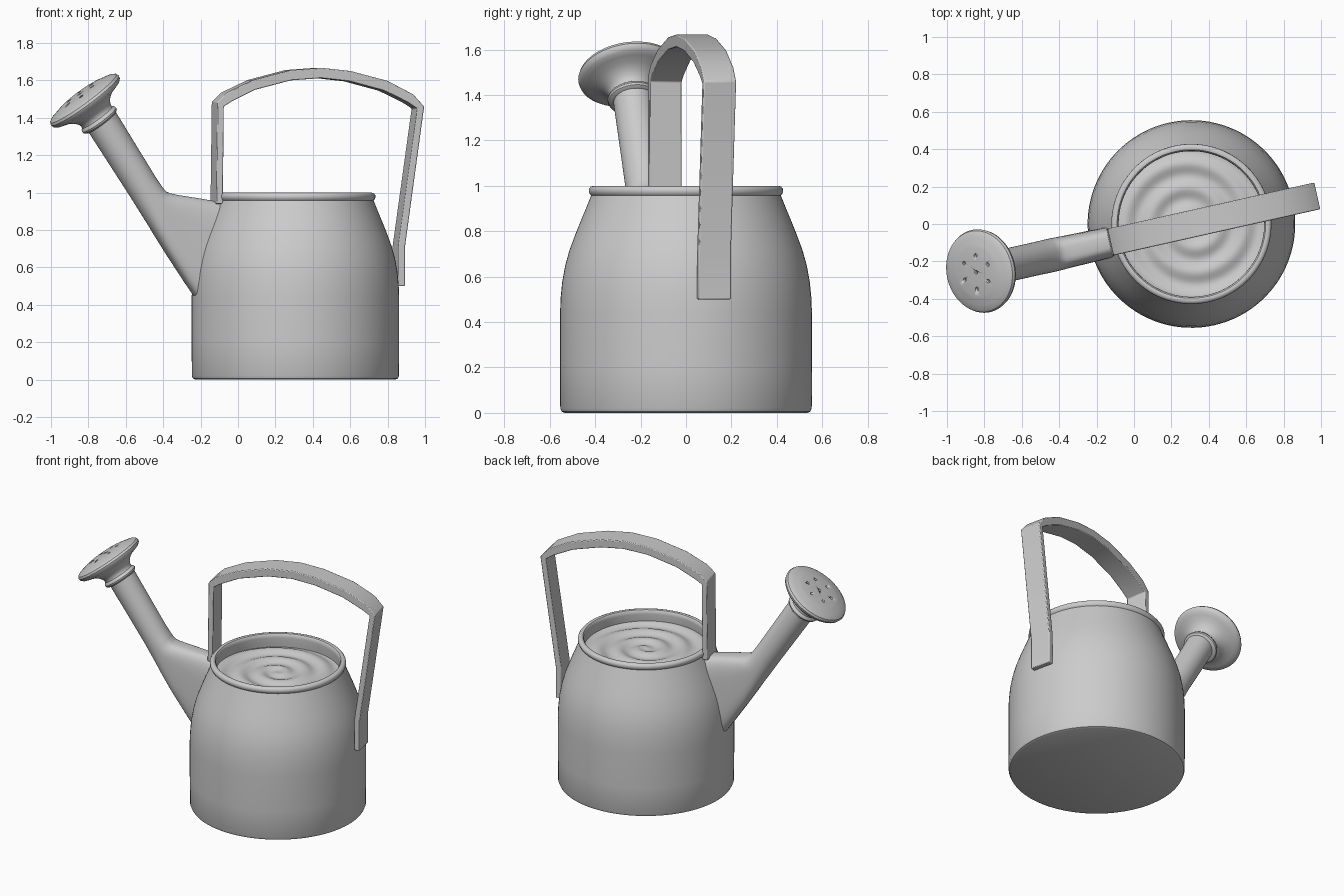
import bpy, bmesh
from math import sin, cos, tau, radians, copysign
from mathutils import Matrix, Vector

if "Cube" in bpy.data.objects:
    bpy.data.objects.remove(bpy.data.objects["Cube"])

# Shared frame: origin on the body axis, local x runs along spout and handle
FRAME = Matrix.Translation((0.307, 0, 0)) @ Matrix.Rotation(radians(12.6), 4, 'Z')


def finish(name, verts, faces, matrix=FRAME, angle=35):
    mesh = bpy.data.meshes.new(name)
    mesh.from_pydata([matrix @ Vector(v) for v in verts], [], faces)
    bm = bmesh.new()
    bm.from_mesh(mesh)
    bmesh.ops.remove_doubles(bm, verts=bm.verts, dist=1e-5)
    bmesh.ops.recalc_face_normals(bm, faces=bm.faces)
    bm.to_mesh(mesh)
    bm.free()
    ob = bpy.data.objects.new(name, mesh)
    bpy.context.collection.objects.link(ob)
    bpy.ops.object.select_all(action='DESELECT')
    ob.select_set(True)
    bpy.context.view_layer.objects.active = ob
    bpy.ops.object.shade_smooth_by_angle(angle=radians(angle))
    return ob


def loft(name, rings, caps=True, **kw):
    n = len(rings[0])
    verts = [v for r in rings for v in r]
    faces = [(i * n + j, i * n + (j + 1) % n, (i + 1) * n + (j + 1) % n, (i + 1) * n + j)
             for i in range(len(rings) - 1) for j in range(n)]
    if caps:
        last = (len(rings) - 1) * n
        faces += [tuple(range(n)), tuple(range(last, last + n))]
    return finish(name, verts, faces, **kw)


def lathe(name, profile, n=96, **kw):
    return loft(name, [[(r * cos(tau * j / n), r * sin(tau * j / n), z) for j in range(n)]
                       for r, z in profile], **kw)


# Body with rolled rim and inner wall
lathe("body", [
    (0.535, 0), (0.548, 0.006), (0.554, 0.02), (0.555, 0.2), (0.555, 0.44), (0.552, 0.51),
    (0.545, 0.58), (0.532, 0.65), (0.514, 0.715), (0.490, 0.78), (0.462, 0.85), (0.437, 0.91),
    (0.418, 0.958), (0.424, 0.964), (0.428, 0.975), (0.427, 0.987), (0.420, 0.996), (0.408, 1.0),
    (0.397, 0.997), (0.390, 0.988), (0.389, 0.97), (0.392, 0.93), (0.396, 0.88)])

# Water surface with a spiral ripple
N, M = 72, 36
rings = []
for i in range(1, M + 1):
    r = 0.396 * i / M
    amp = 0.009 * min(1, r / 0.06)
    rings.append([(r * cos(tau * j / N), r * sin(tau * j / N),
                   0.913 + amp * sin(r * 48 - tau * j / N)) for j in range(N)])
loft("water", rings[::-1], caps=False, angle=60)
fan = [(0, 0, 0.913)] + rings[0]
finish("water_centre", fan, [(0, j + 1, (j + 1) % N + 1) for j in range(N)], angle=60)

# Spout: (bottom u, z, top u, z, half width, squareness)
sections = [
    (-0.52, 0.40, -0.39, 0.945, 0.083, 0.55),
    (-0.60, 0.515, -0.52, 0.968, 0.085, 0.55),
    (-0.70, 0.665, -0.65, 0.988, 0.087, 0.58),
    (-0.765, 0.765, -0.69, 0.996, 0.089, 0.68),
    (-0.80, 0.820, -0.713, 1.007, 0.090, 0.8),
    (-0.835, 0.872, -0.732, 1.03, 0.090, 0.9),
    (-0.90, 0.972, -0.775, 1.095, 0.089, 1),
    (-1.14, 1.335, -0.985, 1.43, 0.089, 1)]


def spow(v, p):
    return copysign(abs(v) ** p, v) if abs(v) > 1e-9 else 0


rings = []
for bu, bz, tu, tz, hw, p in sections:
    ring = []
    for j in range(48):
        a = tau * j / 48
        s, c = spow(sin(a), p), spow(cos(a), p)
        ring.append(((bu + tu) / 2 + (tu - bu) / 2 * s, hw * c, (bz + tz) / 2 + (tz - bz) / 2 * s))
    rings.append(ring)
loft("spout", rings, angle=40)

# Sprinkler rose with collar and a slightly domed face
ROSE = FRAME @ Matrix.Translation((-1.15, 0, 1.488)) @ Matrix.Rotation(radians(-37), 4, 'Y')
rose = lathe("sprinkler_rose", [
    (0.086, -0.145), (0.098, -0.143), (0.109, -0.135), (0.112, -0.125), (0.108, -0.114),
    (0.099, -0.107), (0.098, -0.095), (0.105, -0.078), (0.122, -0.058), (0.150, -0.040),
    (0.185, -0.028), (0.208, -0.020), (0.221, -0.008), (0.225, 0.006), (0.219, 0.020),
    (0.204, 0.029), (0.180, 0.035), (0.150, 0.043), (0.130, 0.047), (0.06, 0.050)], matrix=ROSE, n=72)

# Spray holes: one in the middle, six around it
verts, faces = [], []
for k in range(7):
    cx, cy = (0, 0) if k == 6 else (0.09 * cos(tau * k / 6 + 0.3), 0.09 * sin(tau * k / 6 + 0.3))
    base, n = len(verts), 12
    for z in (0.03, 0.08):
        verts += [(cx + 0.01 * cos(tau * j / n), cy + 0.01 * sin(tau * j / n), z) for j in range(n)]
    faces += [(base + j, base + (j + 1) % n, base + n + (j + 1) % n, base + n + j) for j in range(n)]
    faces += [tuple(range(base, base + n)), tuple(range(base + n, base + 2 * n))]
cutter = finish("hole_cutter", verts, faces, matrix=ROSE)
cutter.hide_render = True
cut = rose.modifiers.new("holes", 'BOOLEAN')
cut.object, cut.operation, cut.solver = cutter, 'DIFFERENCE', 'EXACT'
bpy.context.view_layer.objects.active = rose
bpy.ops.object.modifier_apply(modifier=cut.name)
bpy.data.objects.remove(cutter)

# Handle: flat strap from outer and inner side profiles
outer = [(0.585, 0.5), (0.585, 0.71), (0.69, 1.46), (0.63, 1.525), (0.49, 1.597), (0.287, 1.65),
         (0.126, 1.667), (-0.04, 1.655), (-0.247, 1.602), (-0.39, 1.535), (-0.443, 1.485), (-0.450, 0.94)]
inner = [(0.548, 0.5), (0.548, 0.715), (0.652, 1.45), (0.60, 1.483), (0.47, 1.545), (0.28, 1.595),
         (0.126, 1.612), (-0.04, 1.60), (-0.235, 1.55), (-0.36, 1.49), (-0.408, 1.46), (-0.413, 0.94)]
W = 0.073
handle = loft("handle", [[(o[0], -W, o[1]), (o[0], W, o[1]), (i[0], W, i[1]), (i[0], -W, i[1])]
                         for o, i in zip(outer, inner)], angle=30)
bevel = handle.modifiers.new("soft_edges", 'BEVEL')
bevel.width, bevel.segments, bevel.angle_limit = 0.005, 2, radians(40)
